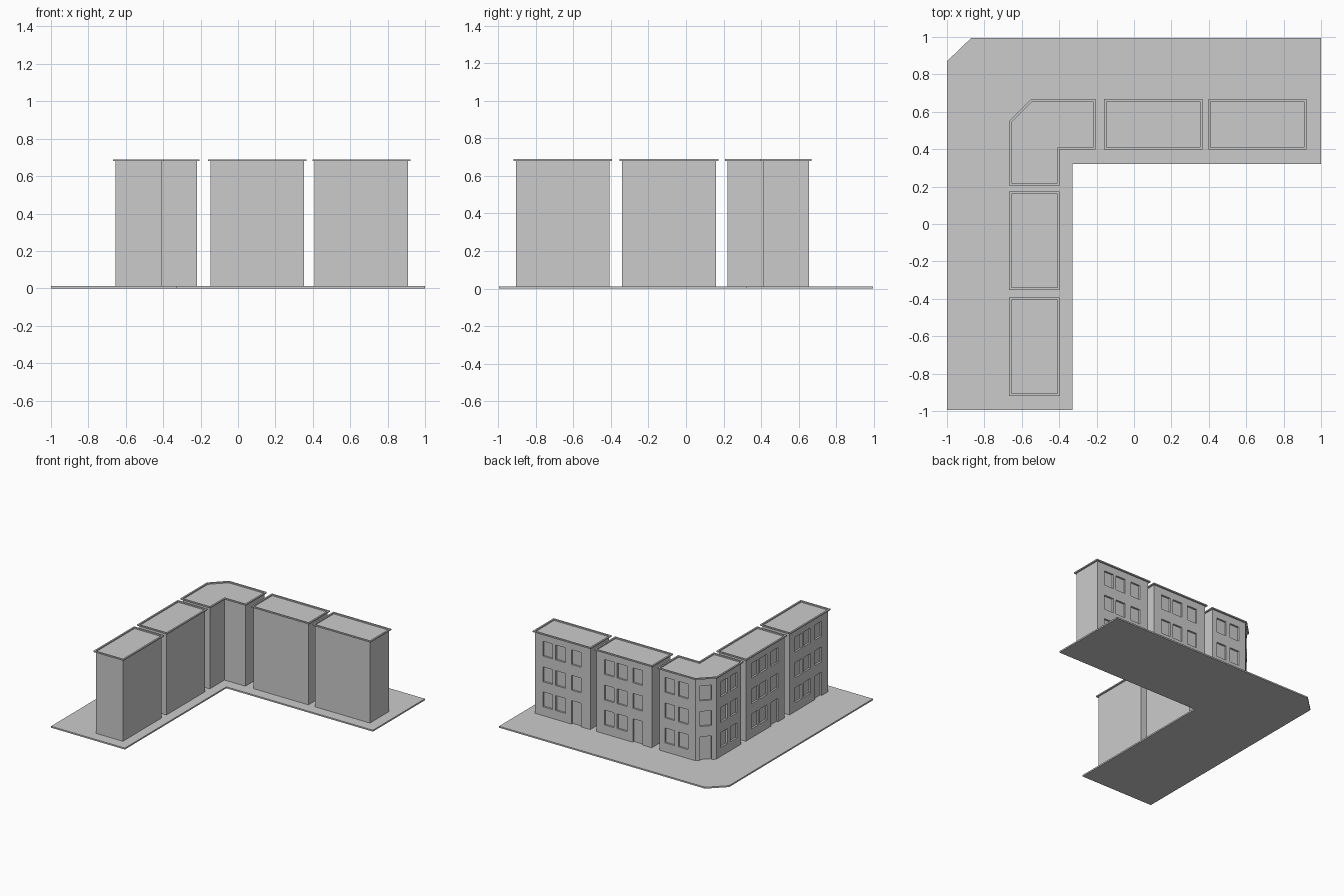
import bpy
import bmesh
from math import atan2
from mathutils import Matrix, Vector

cube = bpy.data.objects.get("Cube")
if cube:
    bpy.data.objects.remove(cube, do_unlink=True)

GROUND, EAVES, TOP = 0.012, 0.68, 0.69
OVERHANG, RECESS = 0.013, 0.015
SILLS = (0.085, 0.29, 0.5)
WIN_W, WIN_H, DOOR_TOP = 0.088, 0.122, 0.205

stone = bpy.data.materials.new("plain_grey")
stone.use_nodes = True
stone.diffuse_color = (0.6, 0.6, 0.6, 1)
stone.node_tree.nodes["Principled BSDF"].inputs["Base Color"].default_value = (0.6, 0.6, 0.6, 1)


def make_object(name, bm):
    bmesh.ops.recalc_face_normals(bm, faces=bm.faces[:])
    mesh = bpy.data.meshes.new(name)
    bm.to_mesh(mesh)
    bm.free()
    mesh.materials.append(stone)
    obj = bpy.data.objects.new(name, mesh)
    bpy.context.collection.objects.link(obj)
    return obj


def prism(name, outline, low, high):
    bm = bmesh.new()
    face = bm.faces.new([bm.verts.new((x, y, low)) for x, y in outline])
    solid = bmesh.ops.extrude_face_region(bm, geom=[face])["geom"]
    bmesh.ops.translate(bm, verts=[v for v in solid if isinstance(v, bmesh.types.BMVert)],
                        vec=(0, 0, high - low))
    return make_object(name, bm)


def offset(outline, dist):
    """Grow a counter-clockwise outline outwards by dist."""
    pts = [Vector(p) for p in outline]
    grown = []
    for i, p in enumerate(pts):
        d1 = (p - pts[i - 1]).normalized()
        d2 = (pts[(i + 1) % len(pts)] - p).normalized()
        n1, n2 = Vector((d1.y, -d1.x)), Vector((d2.y, -d2.x))
        grown.append(p + (n1 + n2) * dist / (1 + n1.dot(n2)))
    return grown


def rim(name, outline):
    """Raised lip running round a flat roof, overhanging the walls."""
    bm = bmesh.new()
    rings = []
    for path, z in ((outline, EAVES), (outline, TOP),
                    (offset(outline, OVERHANG), TOP), (offset(outline, OVERHANG), EAVES)):
        rings.append([bm.verts.new((p[0], p[1], z)) for p in path])
    n = len(outline)
    for r in range(len(rings)):
        a, b = rings[r - 1], rings[r]
        for i in range(n):
            j = (i + 1) % n
            bm.faces.new((a[i], a[j], b[j], b[i]))
    return make_object(name, bm)


def building(name, outline, facades):
    """facades: (edge index, opening centres along the edge, which one is a door)."""
    walls = prism(name + "_walls", outline, GROUND, EAVES)
    bm = bmesh.new()
    for edge, centres, door in facades:
        a = Vector(outline[edge])
        d = (Vector(outline[(edge + 1) % len(outline)]) - a).normalized()
        for k, t in enumerate(centres):
            p = a + d * t
            for floor, sill in enumerate(SILLS):
                low, high = sill, sill + WIN_H
                if k == door and floor == 0:
                    low, high = GROUND - 0.01, DOOR_TOP
                place = (Matrix.Translation((p.x, p.y, (low + high) / 2))
                         @ Matrix.Rotation(atan2(d.y, d.x), 4, "Z")
                         @ Matrix.Diagonal((WIN_W, RECESS * 2, high - low, 1)))
                bmesh.ops.create_cube(bm, size=1, matrix=place)
    cutter = make_object(name + "_cutter", bm)
    cutter.hide_render = True

    # Sink the windows and doors into the street walls
    mod = walls.modifiers.new("openings", "BOOLEAN")
    mod.operation = "DIFFERENCE"
    mod.solver = "EXACT"
    mod.object = cutter
    bpy.context.view_layer.objects.active = walls
    bpy.ops.object.modifier_apply(modifier=mod.name)
    bpy.data.objects.remove(cutter, do_unlink=True)
    rim(name + "_roof_rim", outline)


def rectangle(x0, x1, y0, y1):
    return [(x0, y0), (x1, y0), (x1, y1), (x0, y1)]


# Pavement
prism("pavement", [(-1, -0.995), (-0.33, -0.995), (-0.33, 0.32), (1, 0.32),
                   (1, 0.995), (-0.87, 0.995), (-1, 0.87)], 0, GROUND)

# Straight terraces along the two streets
columns = (0.115, 0.23, 0.373)
for label, x in (("inner", -0.148), ("outer", 0.41)):
    building("back_terrace_" + label, rectangle(x, x + 0.5, 0.41, 0.655), [(2, columns, 2)])
for label, y in (("inner", 0.16), ("outer", -0.406)):
    building("side_terrace_" + label, rectangle(-0.655, -0.41, y - 0.5, y), [(3, columns, 2)])

# Corner building with the cut-off entrance corner
corner = [(-0.655, 0.22), (-0.41, 0.22), (-0.41, 0.41), (-0.22, 0.41),
          (-0.22, 0.655), (-0.543, 0.655), (-0.655, 0.543)]
building("corner_building", corner,
         [(4, (0.09, 0.215), None), (5, (0.079,), 0), (6, (0.1, 0.225), None)])
